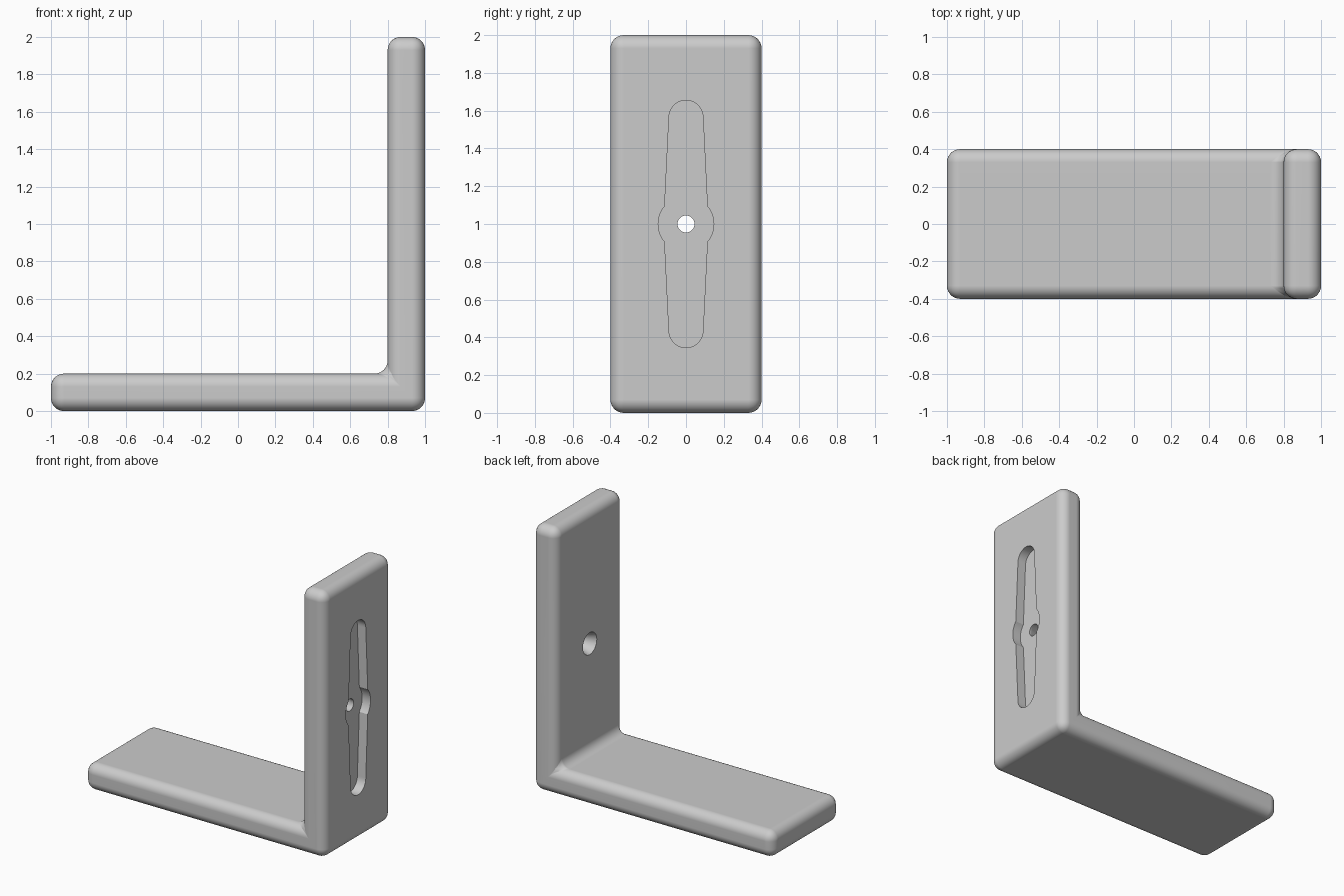
import bpy, bmesh
from math import sin, cos, pi, asin
from mathutils import Matrix

cube = bpy.data.objects.get("Cube")
if cube:
    bpy.data.objects.remove(cube, do_unlink=True)

WIDTH, THICK = 0.8, 0.2
ROUNDING = 0.07
SLOT_DEPTH = 0.07
HOLE_Z = 1.0


def make_object(name, bm):
    bmesh.ops.recalc_face_normals(bm, faces=bm.faces)
    mesh = bpy.data.meshes.new(name)
    bm.to_mesh(mesh)
    bm.free()
    ob = bpy.data.objects.new(name, mesh)
    bpy.context.collection.objects.link(ob)
    return ob


def extrude_outline(name, points, offset):
    bm = bmesh.new()
    face = bm.faces.new([bm.verts.new(p) for p in points])
    result = bmesh.ops.extrude_face_region(bm, geom=[face])
    moved = [v for v in result["geom"] if isinstance(v, bmesh.types.BMVert)]
    bmesh.ops.translate(bm, verts=moved, vec=offset)
    return make_object(name, bm)


def cone_along_x(name, x0, x1, r0, r1):
    bm = bmesh.new()
    place = Matrix.Translation(((x0 + x1) / 2, 0, HOLE_Z)) @ Matrix.Rotation(pi / 2, 4, 'Y')
    bmesh.ops.create_cone(bm, cap_ends=True, segments=48, radius1=r0,
                          radius2=r1, depth=x1 - x0, matrix=place)
    return make_object(name, bm)


def apply_modifier(ob, kind, **settings):
    mod = ob.modifiers.new(kind.title(), kind)
    for key, value in settings.items():
        setattr(mod, key, value)
    bpy.context.view_layer.objects.active = ob
    bpy.ops.object.modifier_apply(modifier=mod.name)


def slot_outline(x):
    # Upper right quarter: central boss arc, tapered arm, round tip
    boss, neck, tip, tip_z = 0.147, 0.113, 0.09, 0.565
    end = pi / 2 - asin(neck / boss)
    quarter = [(boss * cos(end * i / 8), boss * sin(end * i / 8)) for i in range(9)]
    quarter += [(tip * cos(pi / 2 * i / 10), tip_z + tip * sin(pi / 2 * i / 10))
                for i in range(11)]
    half = quarter + [(-y, z) for y, z in reversed(quarter[:-1])]
    loop = half + [(-y, -z) for y, z in half[1:-1]]
    return [(x, y, HOLE_Z + z) for y, z in loop]


# L-shaped bracket with rounded edges
inner = 1 - THICK
profile = [(-1, 0), (1, 0), (1, 2), (inner, 2), (inner, THICK), (-1, THICK)]
bracket = extrude_outline("bracket", [(x, -WIDTH / 2, z) for x, z in profile], (0, WIDTH, 0))
apply_modifier(bracket, 'BEVEL', width=ROUNDING, segments=8, limit_method='ANGLE')

# Recessed slot on the outer face, flared screw hole through the upright
cutters = [
    extrude_outline("slot_cutter", slot_outline(1 - SLOT_DEPTH), (SLOT_DEPTH + 0.1, 0, 0)),
    cone_along_x("flare_cutter", inner - 0.01, 0.91, 0.086, 0.045),
    cone_along_x("hole_cutter", 0.88, 1.1, 0.045, 0.045),
]
for cutter in cutters:
    cutter.hide_render = True
    apply_modifier(bracket, 'BOOLEAN', object=cutter, operation='DIFFERENCE', solver='EXACT')
    bpy.data.objects.remove(cutter, do_unlink=True)

# Plain grey finish
grey = bpy.data.materials.new("plain_grey")
grey.use_nodes = True
colour = (0.6, 0.6, 0.6, 1)
grey.diffuse_color = colour
grey.node_tree.nodes["Principled BSDF"].inputs["Base Color"].default_value = colour
bracket.data.materials.clear()
bracket.data.materials.append(grey)
for poly in bracket.data.polygons:
    poly.material_index = 0

# Smooth shading with crisp slot and hole edges
bpy.ops.object.select_all(action='DESELECT')
bracket.select_set(True)
bpy.context.view_layer.objects.active = bracket
bpy.ops.object.shade_smooth_by_angle(angle=pi / 6)
apply_modifier(bracket, 'WEIGHTED_NORMAL', keep_sharp=True)
